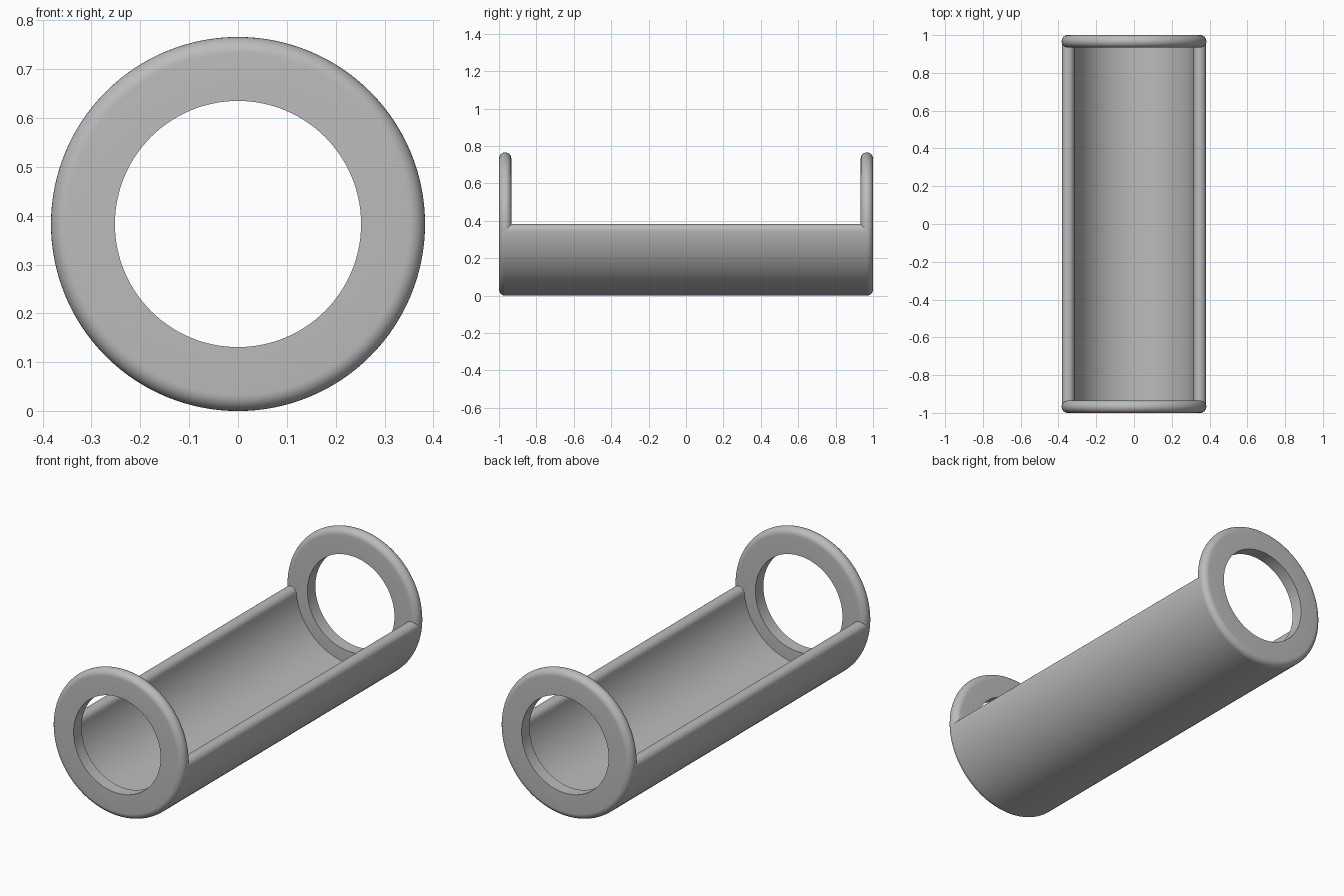
import bpy, bmesh, math
from mathutils import Vector, Matrix

cube = bpy.data.objects.get("Cube")
if cube:
    bpy.data.objects.remove(cube, do_unlink=True)

R = 0.383          # outer radius, also the height of the axis
HOLE = 0.252       # radius of the ring opening
ROUND = 0.033      # edge rounding, half the wall thickness
HALF = 1.0         # half length

grey = bpy.data.materials.new("plain_grey")
grey.use_nodes = True
colour = (0.5, 0.5, 0.5, 1)
grey.diffuse_color = colour
grey.node_tree.nodes["Principled BSDF"].inputs["Base Color"].default_value = colour


def arc(cx, cz, r, a0, a1, n):
    """Points along an arc, angles in radians."""
    angles = [a0 + (a1 - a0) * i / n for i in range(n + 1)]
    return [(cx + r * math.cos(a), cz + r * math.sin(a)) for a in angles]


def finish(bm, name):
    bmesh.ops.remove_doubles(bm, verts=bm.verts, dist=1e-5)
    bmesh.ops.recalc_face_normals(bm, faces=bm.faces)
    mesh = bpy.data.meshes.new(name)
    bm.to_mesh(mesh)
    bm.free()
    mesh.materials.append(grey)
    obj = bpy.data.objects.new(name, mesh)
    bpy.context.collection.objects.link(obj)
    bpy.ops.object.select_all(action="DESELECT")
    obj.select_set(True)
    bpy.context.view_layer.objects.active = obj
    bpy.ops.object.shade_smooth_by_angle(angle=math.radians(35))
    return obj


def end_ring(name, y):
    """Flat ring with a fully rounded outer rim, turned about the long axis."""
    bm = bmesh.new()
    profile = [(HOLE, -ROUND)] + arc(R - ROUND, 0, ROUND, -math.pi / 2, math.pi / 2, 16)
    profile.append((HOLE, ROUND))
    verts = [bm.verts.new((x, y + d, R)) for x, d in profile]
    edges = [bm.edges.new((v, verts[i - 1])) for i, v in enumerate(verts)]
    bmesh.ops.spin(bm, geom=verts + edges, cent=(0, 0, R), axis=(0, 1, 0),
                   angle=math.tau, steps=128)
    return finish(bm, name)


def trough(name):
    """Half tube with rounded long edges, open at the top."""
    bm = bmesh.new()
    inner = R - 2 * ROUND
    a_out, a_in = math.asin(ROUND / R), math.asin(ROUND / inner)
    mid = (R * math.cos(a_out) + inner * math.cos(a_in)) / 2
    section = arc(0, R, R, math.pi + a_out, math.tau - a_out, 64)
    section += arc(mid, R - ROUND, ROUND, 0, math.pi, 14)[1:-1]
    section += arc(0, R, inner, math.tau - a_in, math.pi + a_in, 64)
    section += arc(-mid, R - ROUND, ROUND, 0, math.pi, 14)[1:-1]
    end = HALF - ROUND
    face = bm.faces.new([bm.verts.new((x, -end, z)) for x, z in section])
    out = bmesh.ops.extrude_face_region(bm, geom=[face])
    moved = [g for g in out["geom"] if isinstance(g, bmesh.types.BMVert)]
    bmesh.ops.translate(bm, verts=moved, vec=(0, 2 * end, 0))
    # The ends are buried in the rings, so they stay open
    caps = [f for f in bm.faces if len(f.verts) > 4]
    bmesh.ops.delete(bm, geom=caps, context="FACES_ONLY")
    return finish(bm, name)


trough("trough")
for label, side in (("front", -1), ("back", 1)):
    end_ring(label + "_end_ring", side * (HALF - ROUND))
